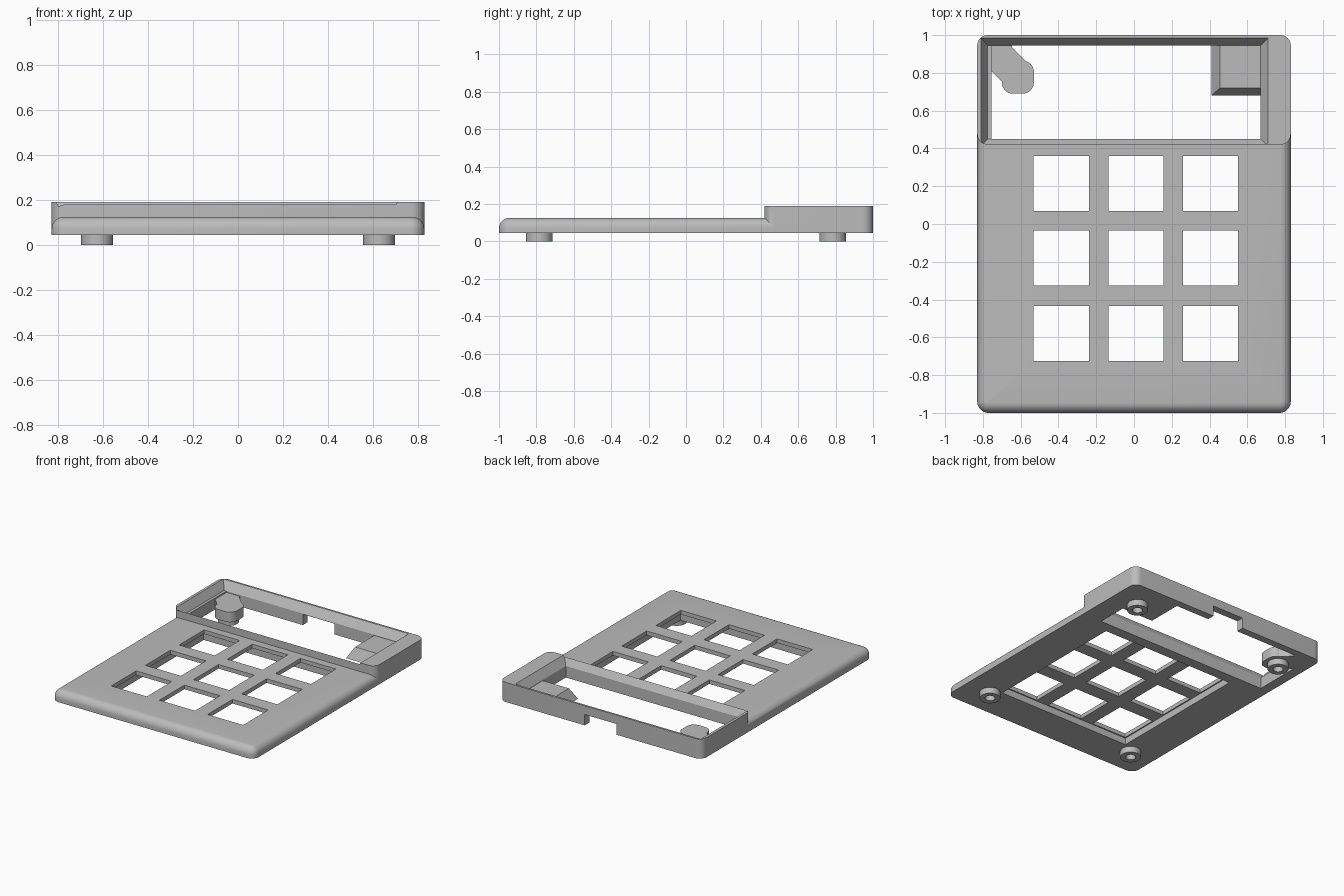
import bpy, bmesh, math

cube = bpy.data.objects.get("Cube")
if cube:
    bpy.data.objects.remove(cube, do_unlink=True)

grey = bpy.data.materials.new("light_grey")
grey.use_nodes = True
GREY = (0.5, 0.5, 0.5, 1)
grey.diffuse_color = GREY
grey.node_tree.nodes["Principled BSDF"].inputs["Base Color"].default_value = GREY


def outline(x0, x1, y0, y1, r=0):
    """Counter-clockwise rectangle, with rounded corners when r > 0."""
    if r <= 0:
        return [(x0, y0), (x1, y0), (x1, y1), (x0, y1)]
    centres = [(x1 - r, y1 - r), (x0 + r, y1 - r), (x0 + r, y0 + r), (x1 - r, y0 + r)]
    n = 8
    return [(cx + r * math.cos(a), cy + r * math.sin(a))
            for k, (cx, cy) in enumerate(centres)
            for a in [(k + i / n) * math.pi / 2 for i in range(n + 1)]]


def loft(name, layers):
    """Solid skinned through (outline, z) layers from bottom to top."""
    bm = bmesh.new()
    rings = [[bm.verts.new((x, y, z)) for x, y in pts] for pts, z in layers]
    n = len(rings[0])
    for a, b in zip(rings, rings[1:]):
        for i in range(n):
            j = (i + 1) % n
            bm.faces.new((a[i], a[j], b[j], b[i]))
    bm.faces.new(rings[0][::-1])
    bm.faces.new(rings[-1])
    mesh = bpy.data.meshes.new(name)
    bm.to_mesh(mesh)
    bm.free()
    mesh.materials.append(grey)
    obj = bpy.data.objects.new(name, mesh)
    bpy.context.collection.objects.link(obj)
    return obj


def prism(name, pts, z0, z1):
    return loft(name, [(pts, z0), (pts, z1)])


def disc(x, y, r, n=32):
    return [(x + r * math.cos(2 * math.pi * i / n), y + r * math.sin(2 * math.pi * i / n))
            for i in range(n)]


def combine(target, tool, operation):
    """Apply one boolean and drop the tool object."""
    mod = target.modifiers.new(operation, 'BOOLEAN')
    mod.operation, mod.solver, mod.object = operation, 'EXACT', tool
    bpy.context.view_layer.objects.active = target
    bpy.ops.object.modifier_apply(modifier=mod.name)
    bpy.data.objects.remove(tool, do_unlink=True)


def add(tool):
    combine(case, tool, 'UNION')


def cut(tool):
    combine(case, tool, 'DIFFERENCE')


W, BASE, DECK, TOP = 0.83, 0.045, 0.125, 0.19
FILLET, CORNER = 0.055, 0.06

# Low deck with rounded upper edge
layers = [(outline(-W, W, -1, 0.97, CORNER), BASE)]
for i in range(9):
    a = i / 8 * math.pi / 2
    d = FILLET * (1 - math.cos(a))
    layers.append((outline(-W + d, W - d, -1 + d, 0.97 - d, CORNER - d),
                   DECK - FILLET + FILLET * math.sin(a)))
case = loft("keypad_case", layers)

# Raised display housing at the back
add(prism("display_housing", outline(-W, W, 0.42, 1, 0.055), BASE, TOP))

# Display window with sloping rim
cut(prism("window_cutter", outline(-0.755, 0.67, 0.45, 0.945), 0, 0.135))
cut(loft("rim_cutter", [(outline(-0.775, 0.67, 0.45, 0.945), 0.13),
                        (outline(-0.8275, 0.73, 0.395, 1.005), 0.22)]))

# Cable notch in the back wall
cut(prism("notch_cutter", outline(-0.13, 0.13, 0.9, 1.1), 0, 0.125))

# Key pocket underneath and the nine key openings
cut(prism("pocket_cutter", outline(-0.54, 0.56, -0.735, 0.37), 0, 0.095))
HALF = 0.146
for x in (-0.385, 0.01, 0.405):
    for y in (-0.58, -0.18, 0.215):
        cut(prism("key_cutter", outline(x - HALF, x + HALF, y - HALF, y + HALF), 0.06, 0.16))

# Sloped mounting block in the back left corner
add(loft("corner_block", [(outline(0.41, 0.72, 0.68, 0.965), BASE),
                          (outline(0.455, 0.72, 0.72, 0.965), DECK)]))

# Screw boss with a diagonal arm in the back right corner
add(prism("boss_arm", [(-0.79, 0.97), (-0.79, 0.845), (-0.69, 0.745), (-0.57, 0.86),
                       (-0.645, 0.935), (-0.645, 0.97)], BASE, 0.12))
add(prism("screw_boss", outline(-0.70, -0.53, 0.69, 0.865, 0.06), BASE, 0.12))

# Round feet with blind screw holes
for sx in (-1, 1):
    for sy in (-1, 1):
        x, y = sx * 0.628, sy * 0.785
        add(prism("foot", disc(x, y, 0.071), 0, 0.06))
        cut(prism("screw_cutter", disc(x, y, 0.034), -0.05, 0.085))

bpy.ops.object.select_all(action='DESELECT')
case.select_set(True)
bpy.context.view_layer.objects.active = case
bpy.ops.object.shade_smooth_by_angle(angle=math.radians(25))
